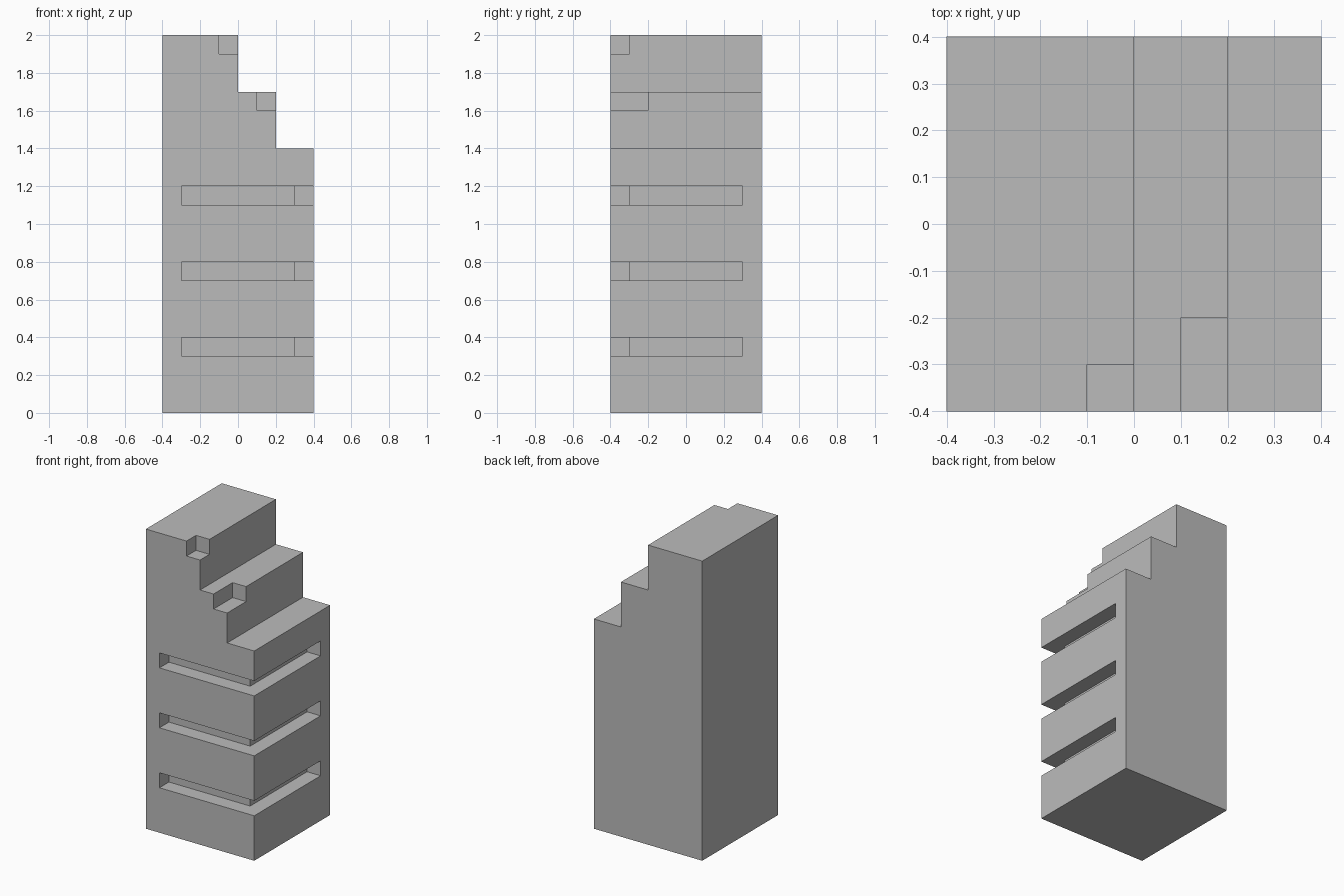
import bpy
import bmesh
from mathutils import Vector

cube = bpy.data.objects.get("Cube")
if cube:
    bpy.data.objects.remove(cube, do_unlink=True)

# Single flat grey
grey = bpy.data.materials.new("plain grey")
grey.use_nodes = True
grey.diffuse_color = (0.5, 0.5, 0.5, 1)
grey.node_tree.nodes["Principled BSDF"].inputs["Base Color"].default_value = (0.5, 0.5, 0.5, 1)


def prism(name, outline, push):
    """Extrude a closed 3D outline along a vector into a solid."""
    bm = bmesh.new()
    face = bm.faces.new([bm.verts.new(p) for p in outline])
    result = bmesh.ops.extrude_face_region(bm, geom=[face])
    moved = [v for v in result["geom"] if isinstance(v, bmesh.types.BMVert)]
    bmesh.ops.translate(bm, verts=moved, vec=Vector(push))
    bmesh.ops.recalc_face_normals(bm, faces=bm.faces)
    mesh = bpy.data.meshes.new(name)
    bm.to_mesh(mesh)
    bm.free()
    mesh.materials.append(grey)
    obj = bpy.data.objects.new(name, mesh)
    bpy.context.collection.objects.link(obj)
    return obj


def box(name, low, high):
    (x0, y0, z0), (x1, y1, z1) = low, high
    return prism(name, [(x0, y0, z0), (x1, y0, z0), (x1, y1, z0), (x0, y1, z0)],
                 (0, 0, z1 - z0))


# Tower with a stepped roof
half = 0.4
profile = [(-half, 0), (half, 0), (half, 1.4), (0.2, 1.4),
           (0.2, 1.7), (0, 1.7), (0, 2), (-half, 2)]
tower = prism("stepped_tower", [(x, -half, z) for x, z in profile], (0, 2 * half, 0))

# Corner window bands wrapping the front and left side
out, inner = 0.5, 0.3
band = [(-inner, -out), (out, -out), (out, inner),
        (inner, inner), (inner, -inner), (-inner, -inner)]
cutters = [prism("window_band_cutter", [(x, y, z) for x, y in band], (0, 0, 0.1))
           for z in (0.3, 0.7, 1.1)]

# Small terrace notches in the front corners of the upper steps
cutters.append(box("upper_notch_cutter", (-0.1, -out, 1.9), (0.1, -0.3, 2.1)))
cutters.append(box("lower_notch_cutter", (0.1, -out, 1.6), (0.3, -0.2, 1.8)))

# Cut everything out, then bake the result and drop the cutters
for cutter in cutters:
    cutter.hide_render = True
    mod = tower.modifiers.new(cutter.name, "BOOLEAN")
    mod.operation = "DIFFERENCE"
    mod.solver = "EXACT"
    mod.object = cutter

bpy.context.view_layer.update()
graph = bpy.context.evaluated_depsgraph_get()
baked = bpy.data.meshes.new_from_object(tower.evaluated_get(graph))
tower.modifiers.clear()
tower.data = baked
for cutter in cutters:
    bpy.data.objects.remove(cutter, do_unlink=True)
